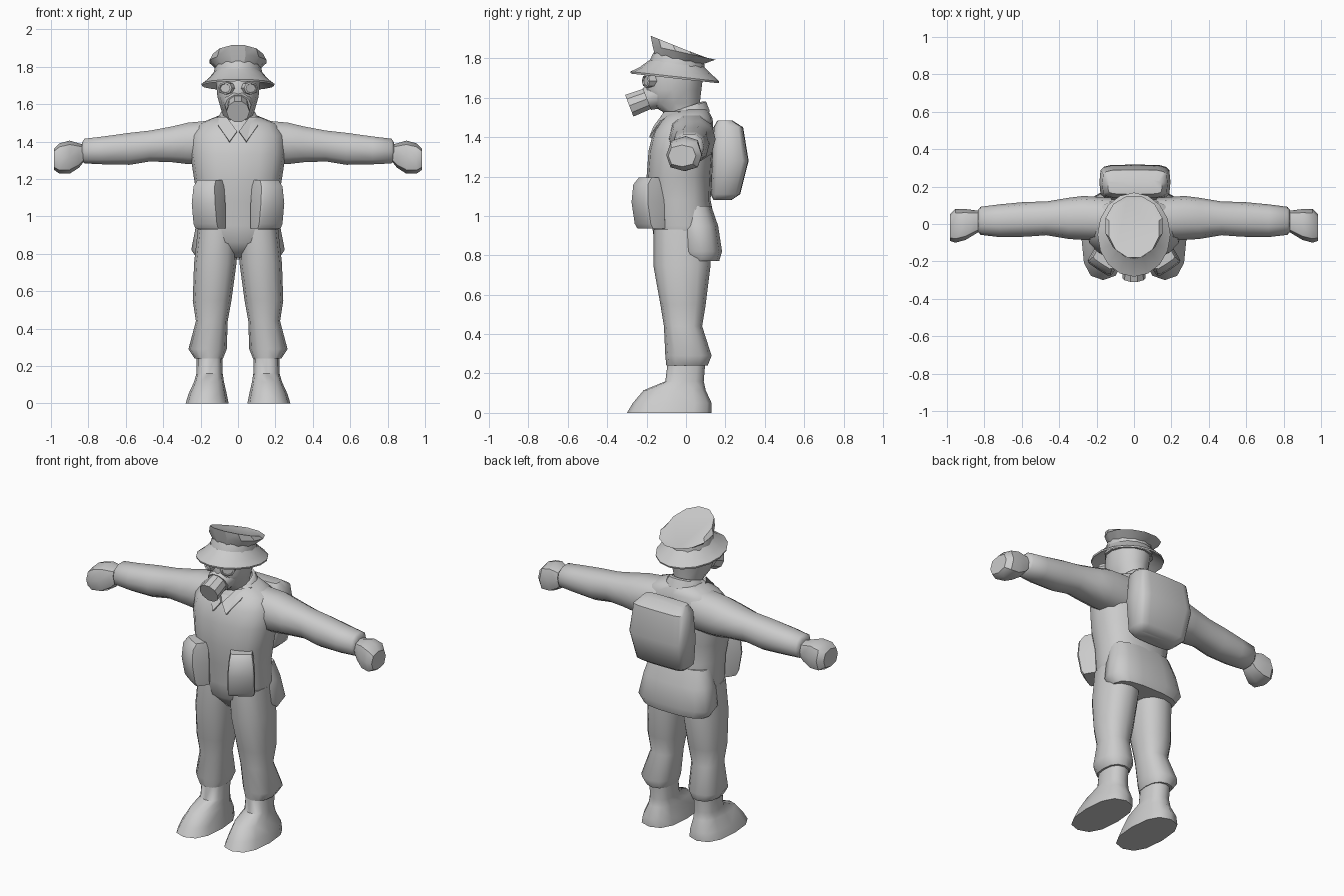
import bpy, bmesh, math
from mathutils import Matrix, Vector

grey = bpy.data.materials.new("plain grey")
grey.diffuse_color = (0.6, 0.6, 0.6, 1)


def finish(name, bm, angle=50):
    bmesh.ops.recalc_face_normals(bm, faces=bm.faces)
    me = bpy.data.meshes.new(name)
    bm.to_mesh(me)
    bm.free()
    ob = bpy.data.objects.new(name, me)
    bpy.context.collection.objects.link(ob)
    me.materials.append(grey)
    bpy.ops.object.select_all(action='DESELECT')
    ob.select_set(True)
    bpy.context.view_layer.objects.active = ob
    bpy.ops.object.shade_smooth_by_angle(angle=math.radians(angle))
    return ob


def oval(x0, x1, y0, y1, n, p, turn=0):
    """Rounded outline between the given limits; higher p is boxier."""
    pts = []
    for i in range(n):
        a = 2 * math.pi * (i + turn) / n
        c, s = math.cos(a), math.sin(a)
        u = math.copysign(abs(c) ** (2 / p), c)
        v = math.copysign(abs(s) ** (2 / p), s)
        pts.append(((x0 + x1) / 2 + u * (x1 - x0) / 2, (y0 + y1) / 2 + v * (y1 - y0) / 2))
    return pts


def loft(name, rings, n=12, p=2.0, mat=None, side=1, axis='Z', closed=False, angle=50, turn=0):
    """rings: (level, a0, a1, b0, b1[, tilt]) stacked along Z or X."""
    bm = bmesh.new()
    loops = []
    for r in rings:
        tilt = r[5] if len(r) > 5 else 0
        mid = (r[3] + r[4]) / 2
        loop = []
        for a, b in oval(*r[1:5], n, p, turn):
            h = r[0] + tilt * (b - mid)
            co = Vector((a, b, h)) if axis == 'Z' else Vector((h, a, b))
            if mat:
                co = mat @ co
            co.x *= side
            loop.append(bm.verts.new(co))
        loops.append(loop)
    pairs = list(zip(loops, loops[1:]))
    if closed:
        pairs.append((loops[-1], loops[0]))
    for lo, hi in pairs:
        for i in range(n):
            j = (i + 1) % n
            bm.faces.new((lo[i], lo[j], hi[j], hi[i]))
    if not closed:
        bm.faces.new(loops[0])
        bm.faces.new(loops[-1])
    return finish(name, bm, angle)


# Torso with pelvis, and the loose seat of the jacket
loft("torso", [
    (.78, -.09, .09, -.09, .09), (.86, -.20, .20, -.16, .13), (.95, -.22, .22, -.172, .15),
    (1.08, -.215, .215, -.185, .125), (1.2, -.235, .235, -.2, .13), (1.33, -.255, .255, -.19, .14),
    (1.43, -.25, .25, -.165, .14), (1.495, -.21, .21, -.12, .135), (1.54, -.1, .1, -.06, .11)],
    n=16, p=2.5)
loft("jacket_seat", [
    (1.05, -.2, .2, -.05, .13), (.95, -.225, .225, -.04, .165),
    (.82, -.25, .25, -.03, .185), (.77, -.215, .215, -.01, .17)], n=14, p=2.8)

# Collar ring
loft("collar", [
    (1.53, -.10, .10, -.10, .11, -.0), (1.485, -.125, .125, -.135, .125, .36),
    (1.54, -.10, .10, -.125, .105, .36), (1.55, -.08, .08, -.10, .085, .34)], closed=True, n=14)

for side, word in ((-1, "right"), (1, "left")):
    # Sleeve, then the mitten-like hand
    loft(word + "_sleeve", [
        (.12, -.09, .14, 1.27, 1.52), (.27, -.085, .15, 1.275, 1.505), (.35, -.08, .14, 1.285, 1.485),
        (.47, -.06, .12, 1.29, 1.462), (.58, -.068, .118, 1.272, 1.45), (.72, -.07, .105, 1.275, 1.43),
        (.82, -.058, .092, 1.28, 1.418), (.835, -.04, .075, 1.30, 1.395)],
        n=10, p=2.4, axis='X', side=side)
    loft(word + "_hand", [
        (.81, -.03, .07, 1.31, 1.38), (.85, -.055, .073, 1.26, 1.39),
        (.90, -.085, .08, 1.228, 1.405, 0), (.955, -.10, .08, 1.228, 1.39),
        (.985, -.09, .05, 1.25, 1.36)],
        n=8, p=2.6, axis='X', side=side, angle=40)
    # Trouser leg gathered over the boot
    loft(word + "_trouser_leg", [
        (.93, .0, .215, -.165, .12), (.75, .008, .235, -.166, .125), (.55, .035, .242, -.13, .10),
        (.44, .055, .225, -.112, .082), (.29, .06, .265, -.105, .13), (.24, .08, .232, -.10, .11)],
        n=12, p=2.4, side=side)
    loft(word + "_boot", [
        (.28, .085, .22, -.09, .10), (.16, .082, .222, -.105, .09), (.115, .075, .235, -.215, .10),
        (.05, .06, .265, -.27, .13), (0, .05, .28, -.30, .13)],
        n=12, p=2.5, side=side)
    # Belt pouch turned outwards
    turn = Matrix.Translation((.153, -.185, 0)) @ Matrix.Rotation(math.radians(33), 4, 'Z')
    loft(word + "_pouch", [
        (.935, -.076, .076, -.035, .055), (.96, -.078, .078, -.052, .055), (1.07, -.078, .078, -.072, .055),
        (1.16, -.07, .07, -.065, .055), (1.195, -.062, .062, -.035, .055)],
        n=12, p=6, mat=turn, side=side, angle=40)
    # Pointed collar flap
    bm = bmesh.new()
    flap = [(.005, -.165, 1.455), (.045, -.187, 1.40), (.105, -.13, 1.485), (.115, -.03, 1.53), (.06, -.11, 1.53)]
    vs = [bm.verts.new((x * side, y, z)) for x, y, z in flap]
    face = bm.faces.new(vs)
    back = bmesh.ops.extrude_face_region(bm, geom=[face])
    bmesh.ops.translate(bm, vec=(0, .03, -.01),
                        verts=[g for g in back["geom"] if isinstance(g, bmesh.types.BMVert)])
    finish(word + "_collar_flap", bm, 30)
    # Goggle lens
    lens = (Matrix.Translation((.062, -.19, 1.685)) @ Matrix.Rotation(math.radians(28), 4, 'Z')
            @ Matrix.Rotation(math.radians(90), 4, 'X'))
    loft(word + "_goggle", [(-.03, -.045, .045, -.036, .036), (.016, -.042, .042, -.034, .034),
                            (.02, -.032, .032, -.025, .025), (.012, -.03, .03, -.023, .023)],
         n=8, mat=lens, side=side, angle=30)

# Backpack
loft("backpack", [
    (1.08, -.13, .135, .14, .23), (1.11, -.165, .17, .125, .275), (1.28, -.185, .195, .13, .318),
    (1.45, -.17, .18, .14, .29), (1.485, -.14, .15, .16, .235)], n=16, p=5, angle=45)

# Head and neck
loft("head", [
    (1.46, -.08, .08, -.07, .08), (1.53, -.075, .075, -.12, .068), (1.57, -.09, .09, -.19, .07),
    (1.64, -.11, .11, -.215, .078), (1.72, -.118, .118, -.195, .088), (1.8, -.11, .11, -.17, .08)],
    n=12, p=2.1)

# Breathing mask: tapered muzzle and canister, aimed forward and slightly down
aim = Matrix.Translation((0, -.19, 1.597)) @ Matrix.Rotation(math.radians(90 + 21), 4, 'X')
loft("mask_muzzle", [(-.07, -.09, .09, -.08, .08), (.01, -.07, .07, -.062, .062)], n=10, mat=aim)
loft("mask_canister", [(-.02, -.056, .056, -.056, .056), (.105, -.062, .062, -.062, .062)],
     n=10, mat=aim, angle=35)

# Peaked hat: thin brim, band and tilted crown
loft("hat_brim", [
    (1.775, -.125, .125, -.185, .09, -.12), (1.735, -.16, .16, -.235, .135, -.11),
    (1.708, -.195, .195, -.282, .168, -.11), (1.698, -.193, .193, -.28, .166, -.11),
    (1.725, -.155, .155, -.23, .13, -.11), (1.755, -.115, .115, -.175, .08, -.12)],
    n=16, closed=True)
loft("hat_band", [
    (1.73, -.132, .132, -.195, .10, -.12), (1.77, -.13, .13, -.185, .095, -.12),
    (1.81, -.12, .12, -.165, .09, -.16)], n=12, angle=35)
loft("hat_crown", [
    (1.79, -.118, .118, -.16, .09, -.16), (1.828, -.157, .157, -.175, .155, -.22),
    (1.853, -.138, .138, -.185, .135, -.4)], n=12, angle=28, turn=.5)
